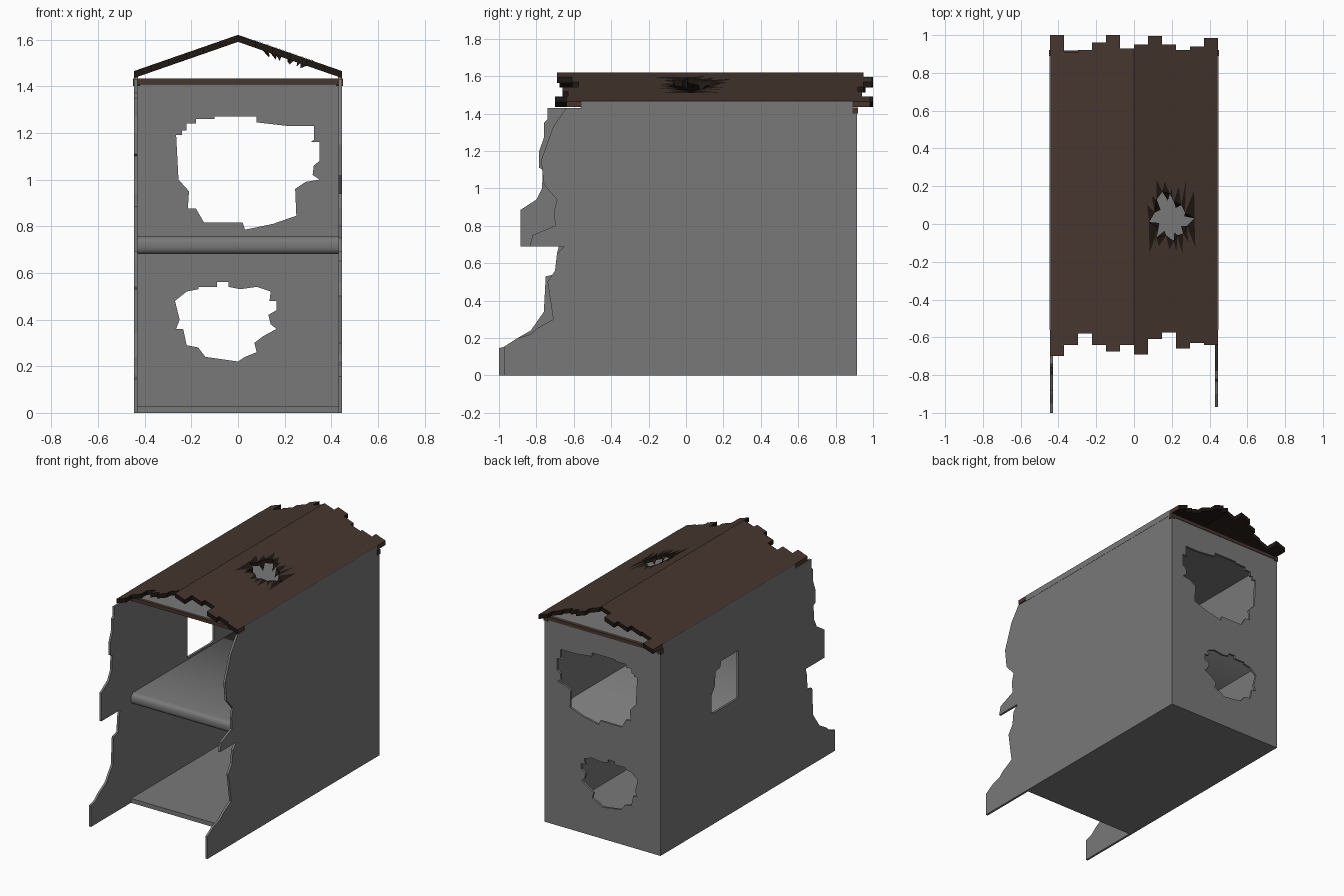
import bpy, bmesh, math, random
from mathutils import Vector
from mathutils.geometry import tessellate_polygon

if "Cube" in bpy.data.objects:
    bpy.data.objects.remove(bpy.data.objects["Cube"])

random.seed(4)


def material(name, c):
    m = bpy.data.materials.new(name)
    m.diffuse_color = (*c, 1)
    m.use_nodes = True
    m.node_tree.nodes["Principled BSDF"].inputs["Base Color"].default_value = m.diffuse_color
    return m


GREY = material("plaster grey", (0.19, 0.19, 0.19))
BROWN = material("roof brown", (0.062, 0.037, 0.029))
DARK = material("charred brown", (0.014, 0.009, 0.007))


def finish(name, bm, mats):
    bmesh.ops.recalc_face_normals(bm, faces=bm.faces[:])
    me = bpy.data.meshes.new(name)
    bm.to_mesh(me)
    bm.free()
    for m in mats:
        me.materials.append(m)
    ob = bpy.data.objects.new(name, me)
    bpy.context.collection.objects.link(ob)
    return ob


def plate(name, outer, holes, place, thick, mats):
    """Flat sheet with holes; place maps 2D to 3D, thick is the offset to the other side."""
    loops = [outer] + holes
    tris = tessellate_polygon([[Vector((u, v, 0)) for u, v in lp] for lp in loops])
    bm = bmesh.new()
    off = Vector(thick)
    pts = [Vector(place(u, v)) for lp in loops for u, v in lp]
    a = [bm.verts.new(p) for p in pts]
    b = [bm.verts.new(p + off) for p in pts]
    last = len(mats) - 1
    for t in tris:
        if len(set(t)) < 3:
            continue
        bm.faces.new([a[i] for i in t])
        bm.faces.new([b[i] for i in reversed(t)]).material_index = last
    start = 0
    for lp in loops:
        n = len(lp)
        for i in range(n):
            p, q = start + i, start + (i + 1) % n
            bm.faces.new((a[p], a[q], b[q], b[p])).material_index = last
        start += n
    return finish(name, bm, mats)


def box(name, lo, hi, mat, bevel=0):
    bm = bmesh.new()
    bmesh.ops.create_cube(bm, size=1)
    for v in bm.verts:
        v.co = [lo[i] + (v.co[i] + 0.5) * (hi[i] - lo[i]) for i in range(3)]
    if bevel:
        edges = [e for e in bm.edges if all(abs(v.co.y - lo[1]) < 1e-5 for v in e.verts)
                 and abs(e.verts[0].co.x - e.verts[1].co.x) > 0.1]
        bmesh.ops.bevel(bm, geom=edges, offset=bevel, segments=4, profile=0.5, affect='EDGES')
    ob = finish(name, bm, [mat])
    if bevel:
        for p in ob.data.polygons:
            p.use_smooth = abs(p.normal.x) < 0.5
    return ob


# Side walls with broken front edges (y, z)
left = [(0.915, 0), (0.915, 1.43), (-0.74, 1.43), (-0.74, 1.37), (-0.76, 1.35), (-0.76, 1.27),
        (-0.785, 1.2), (-0.785, 1.11), (-0.765, 1.1), (-0.77, 1.0), (-0.8, 0.94), (-0.885, 0.885),
        (-0.885, 0.69), (-0.68, 0.69), (-0.69, 0.65), (-0.7, 0.54), (-0.75, 0.53), (-0.76, 0.34),
        (-0.83, 0.24), (-0.9, 0.2), (-0.95, 0.16), (-1, 0.145), (-1, 0)]
right = [(0.915, 0), (0.915, 1.43), (-0.64, 1.43), (-0.71, 1.33), (-0.775, 1.15), (-0.76, 1.02),
         (-0.69, 0.94), (-0.705, 0.88), (-0.7, 0.8), (-0.82, 0.75), (-0.835, 0.69), (-0.65, 0.69),
         (-0.69, 0.65), (-0.7, 0.56), (-0.74, 0.5), (-0.71, 0.3), (-0.8, 0.25), (-0.83, 0.22),
         (-0.9, 0.2), (-0.97, 0.155), (-0.97, 0)]
window = [(0.06, 0.77), (0.06, 1.1), (0.25, 1.1), (0.26, 1.06), (0.31, 1.05), (0.32, 0.95),
          (0.355, 0.9), (0.355, 0.78), (0.33, 0.77)]
plate("left_wall", left, [window], lambda u, v: (-0.445, u, v), (0.015, 0, 0), [GREY])
plate("right_wall", right, [], lambda u, v: (0.445, u, v), (-0.015, 0, 0), [GREY])

# Back wall with two blasted holes (x, z)
upper = [(-0.265, 1.19), (-0.24, 1.19), (-0.24, 1.21), (-0.22, 1.21), (-0.22, 1.24), (-0.18, 1.24),
         (-0.18, 1.26), (-0.1, 1.26), (-0.1, 1.27), (0.08, 1.27), (0.08, 1.245), (0.21, 1.23),
         (0.325, 1.23), (0.325, 1.17), (0.31, 1.16), (0.35, 1.16), (0.35, 1.08), (0.325, 1.06),
         (0.32, 1.02), (0.35, 1.0), (0.29, 0.99), (0.245, 0.96), (0.25, 0.845), (0.15, 0.81),
         (0.03, 0.785), (0.02, 0.815), (-0.145, 0.815), (-0.18, 0.875), (-0.215, 0.875),
         (-0.21, 0.95), (-0.255, 1.0)]
lower = [(-0.27, 0.48), (-0.22, 0.52), (-0.17, 0.53), (-0.17, 0.54), (-0.09, 0.54), (-0.09, 0.56),
         (-0.04, 0.56), (-0.04, 0.54), (0.01, 0.53), (0.08, 0.54), (0.14, 0.52), (0.135, 0.48),
         (0.165, 0.48), (0.165, 0.44), (0.13, 0.42), (0.14, 0.38), (0.165, 0.36), (0.11, 0.33),
         (0.07, 0.3), (0.08, 0.26), (0.03, 0.24), (0, 0.22), (-0.14, 0.24), (-0.17, 0.28),
         (-0.22, 0.29), (-0.235, 0.36), (-0.265, 0.36), (-0.25, 0.4)]
plate("back_wall", [(-0.445, 0), (0.445, 0), (0.445, 1.43), (-0.445, 1.43)], [upper, lower],
      lambda u, v: (u, 0.915, v), (0, -0.015, 0), [GREY])

# Floors and ceiling
box("ground_floor", (-0.432, -0.56, 0), (0.432, 0.905, 0.03), GREY)
box("middle_floor", (-0.432, -0.56, 0.68), (0.432, 0.905, 0.757), GREY, 0.03)
box("ceiling", (-0.432, -0.545, 1.408), (0.432, 0.9, 1.43), GREY)

# Brown beams across front and back, grey strips under the eaves
box("front_beam", (-0.43, -0.565, 1.408), (0.43, -0.54, 1.432), BROWN)
box("back_beam", (-0.44, 0.89, 1.408), (0.44, 0.918, 1.432), BROWN)
for s, side in ((-1, "left"), (1, "right")):
    xs = sorted((s * 0.428, s * 0.4465))
    box(side + "_eave_strip", (xs[0], -0.56, 1.425), (xs[1], 0.89, 1.466), GREY)
    xs = sorted((s * 0.42, s * 0.45))
    box(side + "_beam_end", (xs[0], 0.89, 1.4), (xs[1], 0.92, 1.432), BROWN)

# Gable roof: each half is six planks wide with uneven ends
front = [-.70, -.64, -.58, -.64, -.675, -.64, -.69, -.61, -.575, -.66, -.63, -.64]
back = [1.0, .91, .92, .96, 1.0, .93, .95, .995, .95, .92, .94, .985]
W = 0.445 / 6


def roof_point(x, y, lift=0.0):
    return (x, y, 1.62 - 0.348 * abs(x) + lift)


roof_hole = [(0.08, 0.01), (0.11, 0.06), (0.12, 0.13), (0.15, 0.17), (0.19, 0.16), (0.21, 0.12),
             (0.25, 0.1), (0.27, 0.06), (0.32, 0.03), (0.28, -0.01), (0.26, -0.05), (0.23, -0.06),
             (0.21, -0.09), (0.17, -0.06), (0.12, -0.07), (0.13, -0.02)]
for name, first, holes in (("roof_left", 0, []), ("roof_right", 6, [roof_hole])):
    edge = []
    for i in range(first, first + 6):
        x = -0.445 + i * W
        edge += [(x, front[i]), (x + W, front[i])]
    for i in reversed(range(first, first + 6)):
        x = -0.445 + i * W
        edge += [(x + W, back[i]), (x, back[i])]
    roof = plate(name, edge, holes, roof_point, (0, 0, -0.03), [BROWN, DARK])
    for p in roof.data.polygons:    # outer eave edge keeps the roof colour
        if abs(p.normal.x) > 0.9 and abs(p.center.x) > 0.44:
            p.material_index = 0

# Charred cracks and bent splinters round the roof hole
bm = bmesh.new()


def shard(points):
    bm.faces.new([bm.verts.new(p) for p in points])


for i, (x, y) in enumerate(roof_hole):
    x2, y2 = roof_hole[(i + 1) % len(roof_hole)]
    mx, my = (x + x2) / 2, (y + y2) / 2
    reach = random.uniform(0.04, 0.16) * (1 if my > 0.03 else -1)
    tip_x = mx + (mx - 0.2) * 0.25
    shard([roof_point(x, y, 0.002), roof_point(x2, y2, 0.002), roof_point(tip_x, my + reach, 0.003)])
    if i % 2:
        shard([roof_point(x, y, -0.012), roof_point(x2, y2, -0.012),
               roof_point(mx + (0.2 - mx) * 0.3, my + (0.03 - my) * 0.3, -0.05)])
finish("roof_splinters", bm, [DARK])
